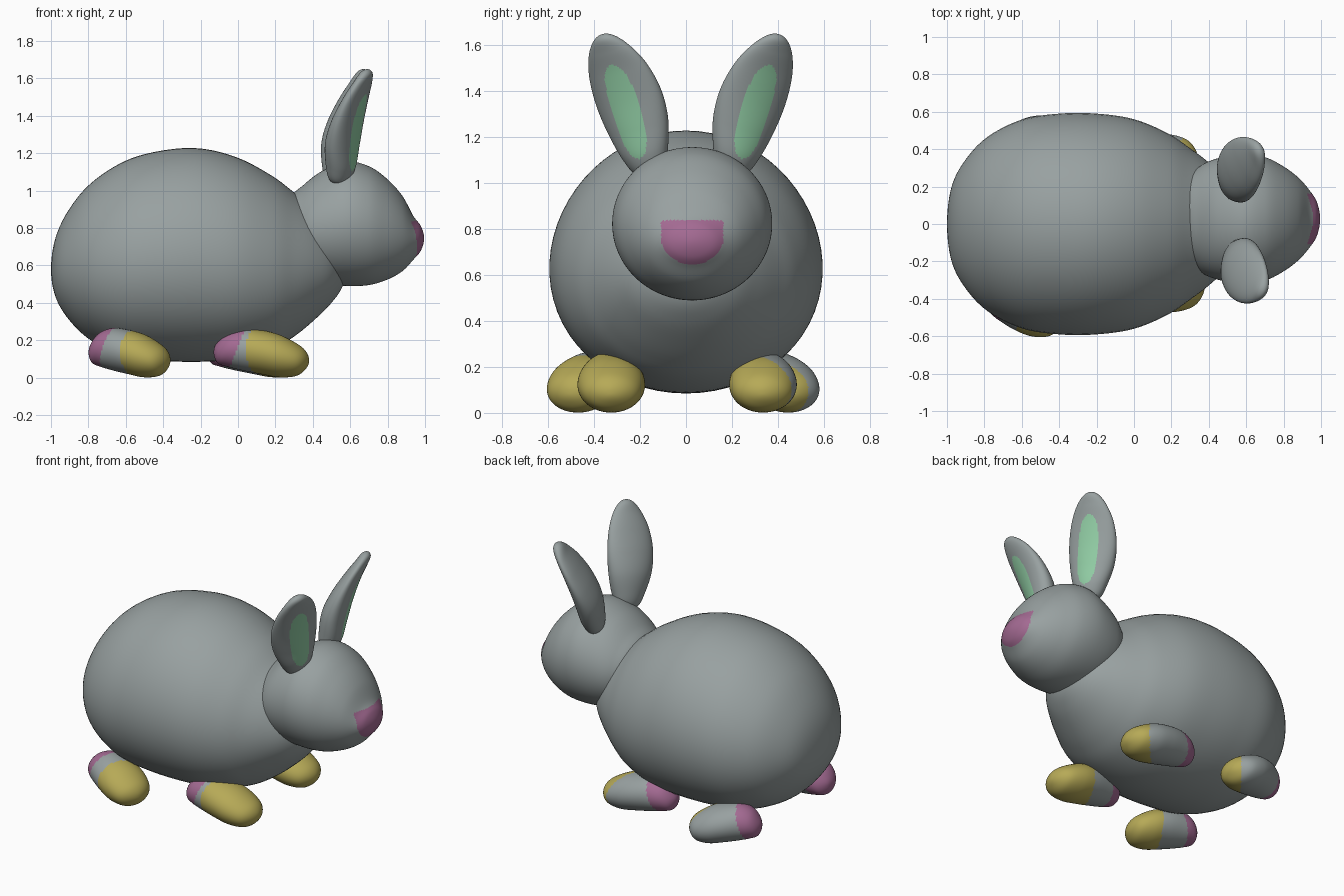
import bpy, bmesh, math
from mathutils import Matrix, Vector

if "Cube" in bpy.data.objects:
    bpy.data.objects.remove(bpy.data.objects["Cube"])


def material(name, rgb):
    m = bpy.data.materials.new(name)
    m.diffuse_color = (*rgb, 1)
    m.use_nodes = True
    m.node_tree.nodes["Principled BSDF"].inputs["Base Color"].default_value = m.diffuse_color
    return m


GREY = material("grey fur", (0.315, 0.355, 0.355))
YELLOW = material("yellow", (0.47, 0.40, 0.095))
PINK = material("pink", (0.37, 0.145, 0.29))
GREEN = material("green", (0.29, 0.62, 0.38))


def spline(stations, steps):
    """Smooth the stations; mirrored ghost stations round off both ends."""
    def ghost(s):
        return (s[0], s[2], s[1], -s[3])
    p = [ghost(stations[1])] + list(stations) + [ghost(stations[-2])]
    out = []
    for i in range(1, len(p) - 2):
        for k in range(steps):
            t = k / steps
            out.append(tuple(
                0.5 * (2 * b + (c - a) * t + (2 * a - 5 * b + 4 * c - d) * t * t
                       + (3 * b - a - 3 * c + d) * t ** 3)
                for a, b, c, d in zip(p[i - 1], p[i], p[i + 1], p[i + 2])))
    return out + [tuple(stations[-1])]


def loft(name, stations, mats, rule=None, matrix=None, segs=64, steps=6, egg=0.0):
    """Skin ellipses (position, low, high, half width) along local x."""
    bm = bmesh.new()
    rings = spline(stations, steps)
    tips = [bm.verts.new((r[0], 0, (r[1] + r[2]) / 2)) for r in (rings[0], rings[-1])]
    loops = []
    for x, lo, hi, w in rings[1:-1]:
        loop = []
        for j in range(segs):
            a = 2 * math.pi * j / segs
            y = w * math.cos(a) * (1 - egg * math.sin(a))
            loop.append(bm.verts.new((x, y, (lo + hi) / 2 + (hi - lo) / 2 * math.sin(a))))
        loops.append(loop)
    for j in range(segs):
        k = (j + 1) % segs
        for a, b in zip(loops, loops[1:]):
            bm.faces.new((a[j], a[k], b[k], b[j]))
        bm.faces.new((tips[0], loops[0][k], loops[0][j]))
        bm.faces.new((tips[1], loops[-1][j], loops[-1][k]))
    bmesh.ops.recalc_face_normals(bm, faces=bm.faces)
    for f in bm.faces:
        f.smooth = True
        if rule:
            f.material_index = rule(f.calc_center_median(), f.normal)
    if matrix:
        bm.transform(matrix)
    bmesh.ops.recalc_face_normals(bm, faces=bm.faces)
    me = bpy.data.meshes.new(name)
    bm.to_mesh(me)
    bm.free()
    for m in mats:
        me.materials.append(m)
    ob = bpy.data.objects.new(name, me)
    bpy.context.collection.objects.link(ob)
    return ob


# Body
loft("body", [
    (-1.0, 0.58, 0.58, 0), (-0.975, 0.43, 0.75, 0.20), (-0.90, 0.305, 0.905, 0.345),
    (-0.78, 0.195, 1.045, 0.468), (-0.60, 0.115, 1.16, 0.558), (-0.40, 0.09, 1.215, 0.59),
    (-0.20, 0.085, 1.225, 0.59), (0.0, 0.10, 1.175, 0.56), (0.18, 0.15, 1.08, 0.485),
    (0.30, 0.22, 0.99, 0.405), (0.41, 0.31, 0.90, 0.32), (0.50, 0.40, 0.80, 0.23),
    (0.56, 0.49, 0.71, 0.12), (0.58, 0.60, 0.60, 0)], [GREY], egg=0.05)


# Head, with a nose that is flat on top and round below
def nose_colour(c, n):
    if c.x < 0.9 or c.z > 0.838 or abs(c.y) > 0.135:
        return 0
    return int(c.z > 0.78 or (c.y / 0.14) ** 2 + ((c.z - 0.78) / 0.135) ** 2 < 1)


loft("head", [
    (0.24, 0.80, 0.80, 0), (0.27, 0.64, 0.95, 0.19), (0.35, 0.55, 1.03, 0.28),
    (0.45, 0.505, 1.105, 0.325), (0.58, 0.49, 1.155, 0.348), (0.70, 0.495, 1.13, 0.33),
    (0.80, 0.525, 1.06, 0.28), (0.88, 0.57, 0.97, 0.22), (0.937, 0.63, 0.865, 0.155),
    (0.978, 0.68, 0.81, 0.09), (0.995, 0.745, 0.745, 0)],
    [GREY, PINK], nose_colour, Matrix.Translation((0, 0.027, 0)), segs=128, steps=10)


# Ears, green on the inner front face
def ear_colour(c, n):
    inside = abs((c.x - 0.31) / 0.215) ** 3 + (c.y / 0.066) ** 2 < 1
    return int(inside and n.z > 0.2)


for side, name in ((-1, "right_ear"), (1, "left_ear")):
    base = Vector((0.525 - 0.01 * side, 0.02 + 0.17 * side, 1.04))
    tip = Vector((0.675 - 0.01 * side, 0.02 + 0.38 * side, 1.65))
    axis = (tip - base).normalized()
    out = Vector((math.cos(0.44), math.sin(0.44) * side, 0))
    out = (out - axis * out.dot(axis)).normalized()
    wide = out.cross(axis)
    frame = Matrix((axis, wide, out)).transposed().to_4x4()
    size = (tip - base).length
    loft(name, [
        (0, 0, 0, 0), (0.02, -0.05, 0.05, 0.07), (0.10, -0.085, 0.065, 0.11),
        (0.22, -0.11, 0.05, 0.145), (0.35, -0.10, 0.035, 0.157),
        (0.48, -0.07, 0.03, 0.14), (0.58, -0.04, 0.035, 0.10),
        (size - 0.02, -0.02, 0.035, 0.05), (size, 0.01, 0.01, 0)],
        [GREY, GREEN], ear_colour, Matrix.Translation(base) @ frame, segs=128, steps=12)

# Feet: yellow toes, grey middle, pink heel; slanted colour borders
FOOT = [(-0.13, 0.14, 0.14, 0), (-0.11, 0.085, 0.19, 0.06), (-0.06, 0.065, 0.24, 0.10),
        (0.02, 0.045, 0.265, 0.125), (0.12, 0.025, 0.255, 0.143), (0.22, 0.008, 0.23, 0.145),
        (0.31, 0.015, 0.185, 0.12), (0.36, 0.05, 0.145, 0.07), (0.38, 0.095, 0.095, 0)]


def foot(name, x, y, scale, yaw, slant, border):
    turn = Matrix.Rotation(math.radians(yaw), 4, "Z")

    def colour(c, n):
        p = turn @ c
        if p.x / scale - slant * p.y > border:
            return 1
        return 2 if c.x / scale < 0.03 + 0.4 * (c.z - 0.24) else 0

    stations = [(s[0] * scale, s[1] - 0.006, s[2], s[3]) for s in FOOT]
    loft(name, stations, [GREY, YELLOW, PINK], colour,
         Matrix.Translation((x, y, 0)) @ turn, segs=96, steps=8)


foot("front_right_foot", 0, -0.325, 1, 0, 0.4, 0.095)
foot("front_left_foot", -0.035, 0.335, 1, 0, 0.9, 0.185)
foot("hind_right_foot", -0.685, -0.40, 0.88, -19, 0.6, 0.165)
foot("hind_left_foot", -0.685, 0.375, 0.88, 19, 0.9, 0.185)
